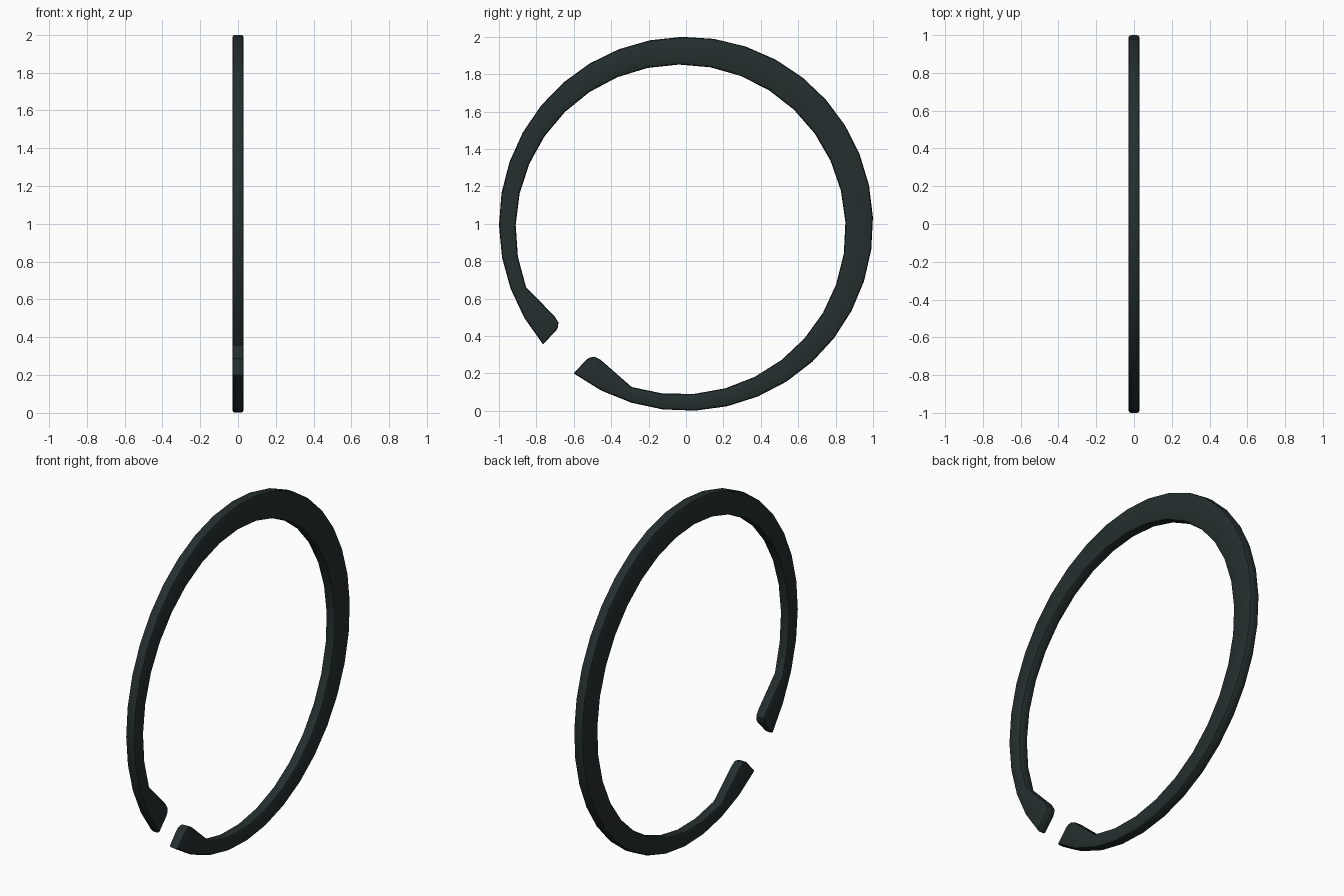
import bpy, bmesh, math

if "Cube" in bpy.data.objects:
    bpy.data.objects.remove(bpy.data.objects["Cube"])

AXIS = math.radians(226.6)   # direction of the gap, in the y-z plane
HALF = 0.03                  # half thickness in x


def local(u, t):
    """Point u along the gap axis and t across it -> (y, z)."""
    c, s = math.cos(AXIS), math.sin(AXIS)
    return (u * c - t * s, 1 + u * s + t * c)


def arc(radius, offset, start, end, n):
    pts = []
    for i in range(n + 1):
        a = math.radians(start + (end - start) * i / n)
        pts.append(local(offset + radius * math.cos(a), radius * math.sin(a)))
    return pts


# profile: outer circle, lug, eccentric inner circle, mirrored lug
lug = [(0.892, 0.112), (0.872, 0.118), (0.852, 0.133), (0.842, 0.170)]
outline = arc(1.0, 0.0, 6.5, 353.5, 35)
outline += [local(u, -t) for u, t in lug]
outline += arc(0.882, 0.042, 333.85, 26.15, 28)
outline += [local(u, t) for u, t in reversed(lug)]

# solid plate with rounded rims
bm = bmesh.new()
face = bm.faces.new([bm.verts.new((-HALF, y, z)) for y, z in outline])
ext = bmesh.ops.extrude_face_region(bm, geom=[face])
moved = [g for g in ext["geom"] if isinstance(g, bmesh.types.BMVert)]
bmesh.ops.translate(bm, verts=moved, vec=(2 * HALF, 0, 0))
bmesh.ops.recalc_face_normals(bm, faces=bm.faces[:])
rims = [e for e in bm.edges if abs(e.verts[0].co.x - e.verts[1].co.x) < 1e-5]
bmesh.ops.bevel(bm, geom=rims, offset=0.014, offset_type='OFFSET', segments=2,
                profile=0.5, affect='EDGES')
bmesh.ops.triangulate(bm, faces=[f for f in bm.faces if len(f.verts) > 4])

mesh = bpy.data.meshes.new("retaining_ring")
bm.to_mesh(mesh)
bm.free()
ring = bpy.data.objects.new("retaining_ring", mesh)
bpy.context.collection.objects.link(ring)

mat = bpy.data.materials.new("dark green grey steel")
mat.diffuse_color = (0.018, 0.028, 0.028, 1)
mat.use_nodes = True
mat.node_tree.nodes["Principled BSDF"].inputs["Base Color"].default_value = mat.diffuse_color
mesh.materials.append(mat)

bpy.context.view_layer.objects.active = ring
ring.select_set(True)
bpy.ops.object.shade_smooth_by_angle(angle=math.radians(30))
